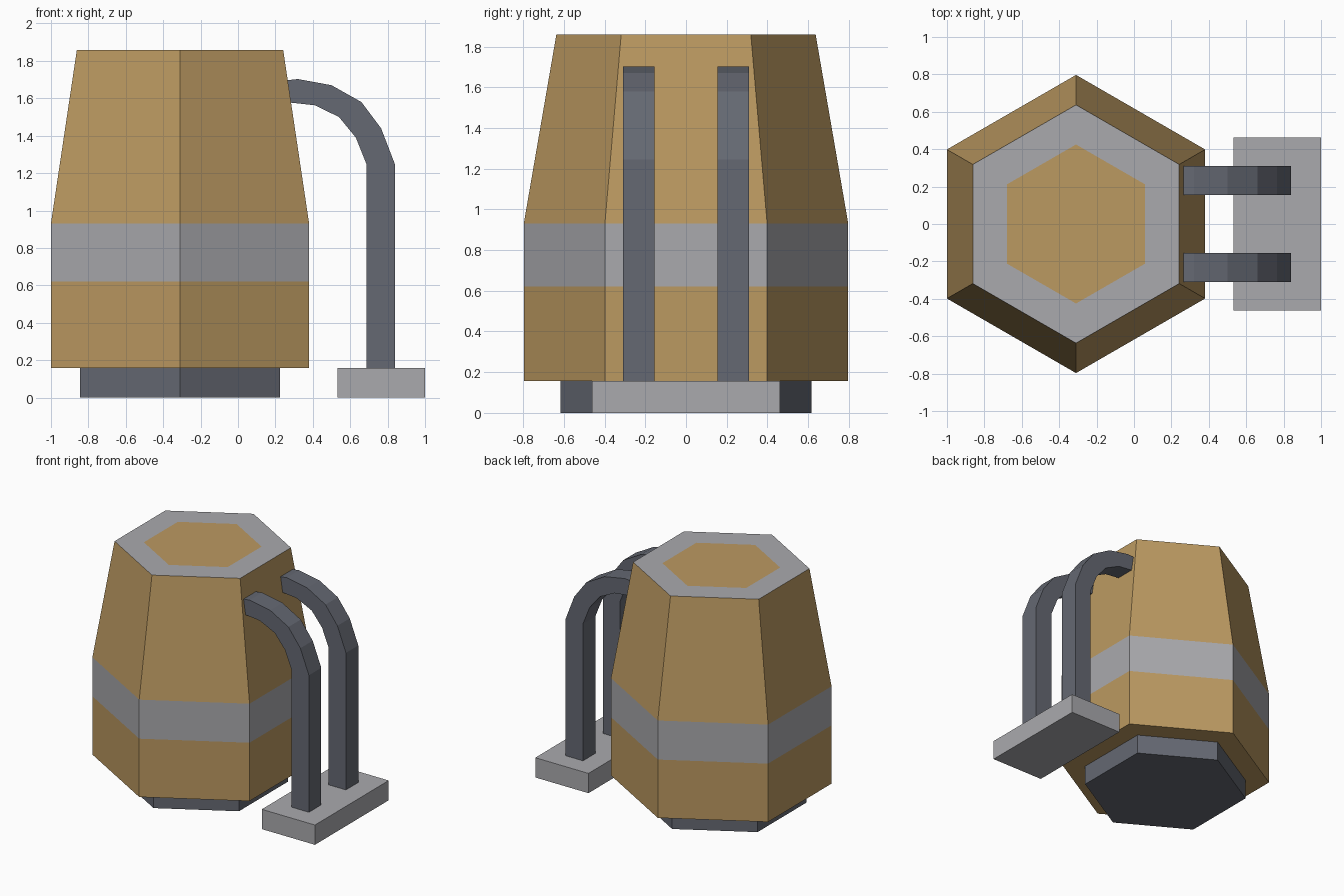
import bpy, bmesh
from math import sin, cos, pi

if "Cube" in bpy.data.objects:
    bpy.data.objects.remove(bpy.data.objects["Cube"])

CX = -0.31  # tank axis


def material(name, rgb):
    m = bpy.data.materials.new(name)
    m.diffuse_color = (*rgb, 1)
    m.use_nodes = True
    m.node_tree.nodes["Principled BSDF"].inputs["Base Color"].default_value = m.diffuse_color
    return m


TAN = material("tan", (0.50, 0.32, 0.12))
LIGHT = material("light_grey", (0.40, 0.40, 0.42))
DARK = material("dark_grey", (0.13, 0.14, 0.17))


def finish(name, bm, mats):
    bmesh.ops.recalc_face_normals(bm, faces=bm.faces)
    me = bpy.data.meshes.new(name)
    bm.to_mesh(me)
    bm.free()
    for m in mats:
        me.materials.append(m)
    ob = bpy.data.objects.new(name, me)
    bpy.context.collection.objects.link(ob)
    return ob


def hex_loft(name, rings, bands, mats):
    """Stack hexagons (radius, z); bands gives the material of each strip."""
    bm = bmesh.new()
    loops = [[bm.verts.new((CX + r * cos(pi / 2 + k * pi / 3), r * sin(pi / 2 + k * pi / 3), z))
              for k in range(6)] for r, z in rings]
    for a, b, mat in zip(loops, loops[1:], bands):
        for k in range(6):
            n = (k + 1) % 6
            bm.faces.new((a[k], a[n], b[n], b[k])).material_index = mat
    bm.faces.new(loops[0][::-1])
    bm.faces.new(loops[-1])
    return finish(name, bm, mats)


def side_extrude(name, profile, y0, y1, mat):
    """Extrude an (x, z) outline along y."""
    bm = bmesh.new()
    face = bm.faces.new([bm.verts.new((x, y0, z)) for x, z in profile])
    new = bmesh.ops.extrude_face_region(bm, geom=[face])["geom"]
    bmesh.ops.translate(bm, vec=(0, y1 - y0, 0),
                        verts=[v for v in new if isinstance(v, bmesh.types.BMVert)])
    return finish(name, bm, [mat])


# Tank: tan body, grey band, tapered top with grey rim and tan lid panel
hex_loft("tank_body",
         [(0.797, 0.157), (0.797, 0.62), (0.797, 0.93), (0.637, 1.858), (0.425, 1.858)],
         [0, 1, 0, 1], [TAN, LIGHT])

# Recessed plinth under the tank
hex_loft("tank_base", [(0.617, 0), (0.617, 0.157)], [0], [DARK])

# Footing block for the pipes
side_extrude("pipe_footing", [(0.533, 0), (1.0, 0), (1.0, 0.157), (0.533, 0.157)],
             -0.463, 0.463, LIGHT)

# Two square pipes bending into the tank
outer = [(0.84, 0.15), (0.84, 1.245), (0.765, 1.44), (0.66, 1.58), (0.5, 1.67), (0.32, 1.703), (0.2, 1.69)]
inner = [(0.688, 0.15), (0.688, 1.245), (0.63, 1.39), (0.54, 1.5), (0.41, 1.563), (0.28, 1.577), (0.2, 1.57)]
for label, y in (("front", -0.31), ("back", 0.155)):
    side_extrude(label + "_pipe", outer + inner[::-1], y, y + 0.155, DARK)
